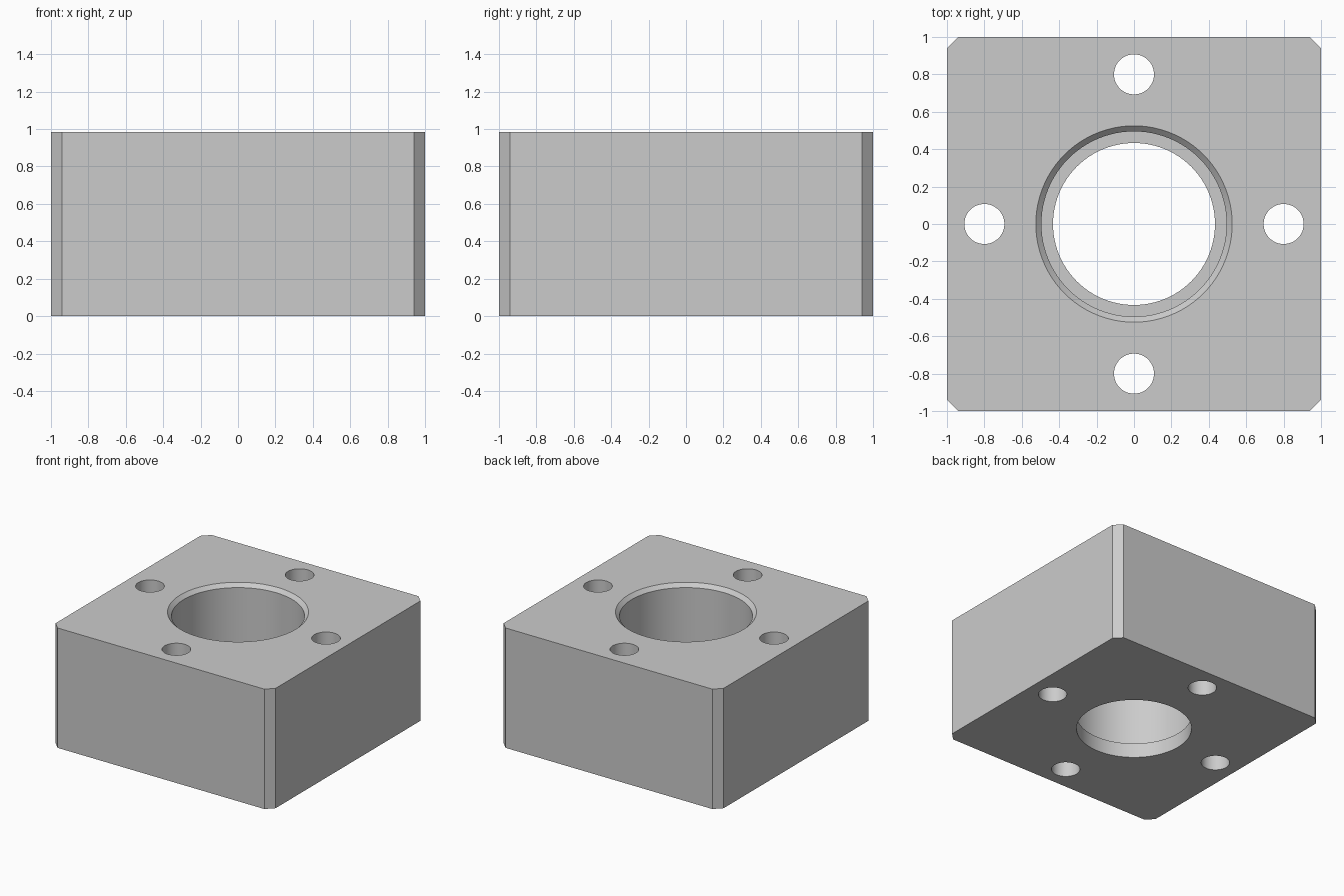
import bpy
import bmesh
from math import cos, sin, tau, radians

HEIGHT = 0.985
HALF = 1.0
CORNER = 0.06      # corner chamfer
OVER = 0.05        # cutter overshoot

default = bpy.data.objects.get("Cube")
if default:
    bpy.data.objects.remove(default, do_unlink=True)

grey = bpy.data.materials.new("machined grey")
grey.use_nodes = True
colour = (0.6, 0.6, 0.6, 1)
grey.diffuse_color = colour
grey.node_tree.nodes["Principled BSDF"].inputs["Base Color"].default_value = colour


def add_object(name, bm):
    bmesh.ops.recalc_face_normals(bm, faces=bm.faces)
    mesh = bpy.data.meshes.new(name)
    bm.to_mesh(mesh)
    bm.free()
    mesh.materials.append(grey)
    obj = bpy.data.objects.new(name, mesh)
    bpy.context.collection.objects.link(obj)
    return obj


def turned(name, profile, segments, x=0, y=0):
    """Closed solid turned around a vertical axis from (radius, z) points."""
    bm = bmesh.new()
    angles = [tau * i / segments for i in range(segments)]
    rings = [[bm.verts.new((x + r * cos(a), y + r * sin(a), z)) for a in angles]
             for r, z in profile]
    for low, high in zip(rings, rings[1:]):
        for i in range(segments):
            j = (i + 1) % segments
            bm.faces.new((low[i], low[j], high[j], high[i]))
    bm.faces.new(rings[0])
    bm.faces.new(rings[-1])
    return add_object(name, bm)


# Square block with chamfered vertical corners
bm = bmesh.new()
bmesh.ops.create_cube(bm, size=1)
for v in bm.verts:
    v.co = (v.co.x * 2 * HALF, v.co.y * 2 * HALF, (v.co.z + 0.5) * HEIGHT)
uprights = [e for e in bm.edges if abs(e.verts[0].co.z - e.verts[1].co.z) > 0.1]
bmesh.ops.bevel(bm, geom=uprights, offset=CORNER, segments=1, affect='EDGES')
block = add_object("flange_block", bm)

# Stepped centre bore: narrow lip below, wide seat, chamfered mouth
bore_profile = [(0.433, -OVER), (0.433, 0.12), (0.495, 0.12),
                (0.495, HEIGHT - 0.03), (0.525, HEIGHT), (0.525, HEIGHT + OVER)]
cutters = [turned("bore_cutter", bore_profile, 96)]

# Four through holes around the bore
for k in range(4):
    a = tau * k / 4
    cutters.append(turned("bolt_hole_cutter", [(0.107, -OVER), (0.107, HEIGHT + OVER)],
                          48, 0.8 * cos(a), 0.8 * sin(a)))

bpy.ops.object.select_all(action='DESELECT')
bpy.context.view_layer.objects.active = block
block.select_set(True)
for cutter in cutters:
    cutter.hide_render = True
    cut = block.modifiers.new("cut", 'BOOLEAN')
    cut.operation = 'DIFFERENCE'
    cut.solver = 'EXACT'
    cut.object = cutter
    bpy.ops.object.modifier_apply(modifier=cut.name)
for cutter in cutters:
    bpy.data.objects.remove(cutter, do_unlink=True)

bpy.ops.object.shade_smooth_by_angle(angle=radians(30))
